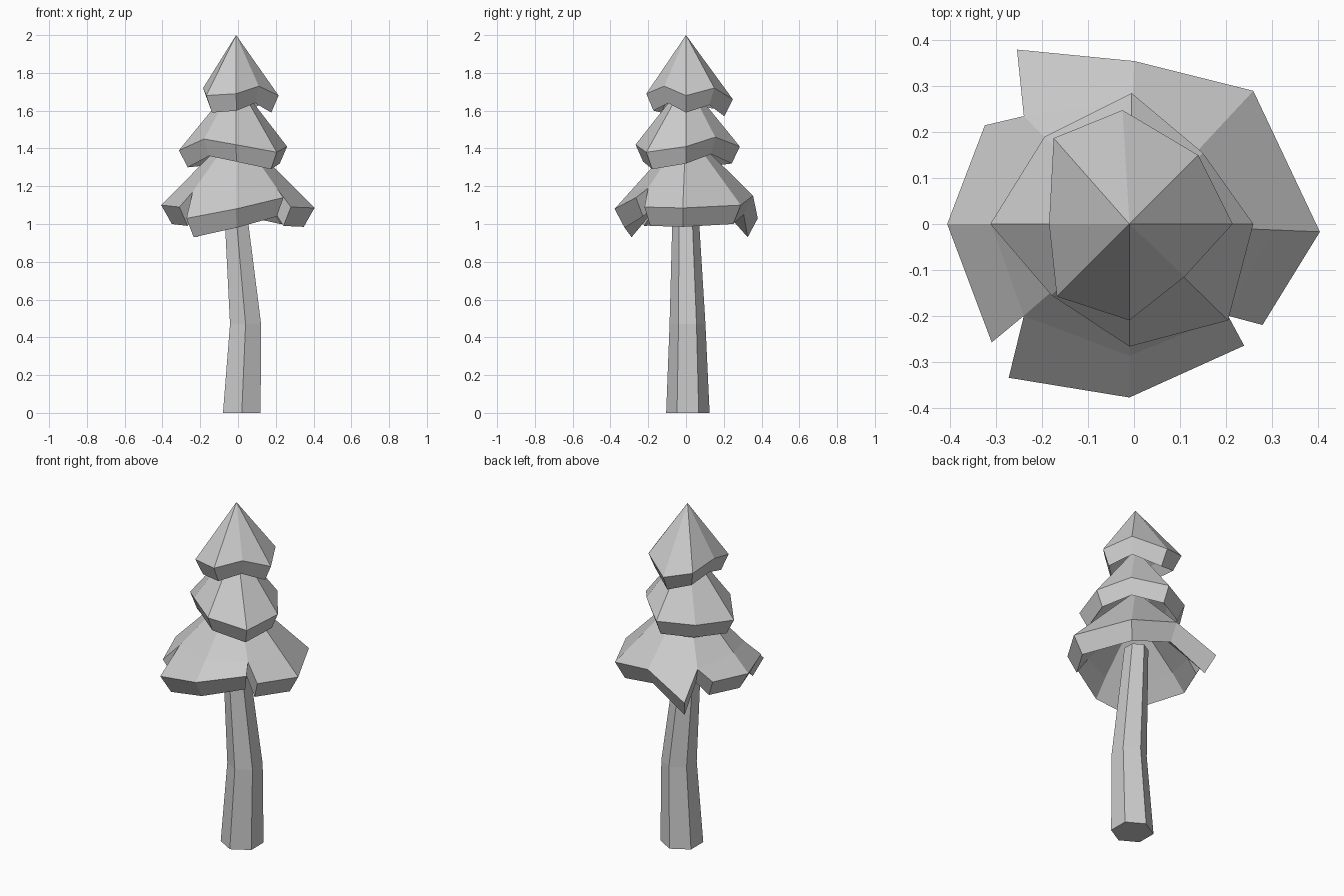
import bpy, bmesh, math
from mathutils import Vector

cube = bpy.data.objects.get("Cube")
if cube:
    bpy.data.objects.remove(cube, do_unlink=True)

# One plain grey for the whole tree
grey = bpy.data.materials.new("plain_grey")
grey.use_nodes = True
colour = (0.6, 0.6, 0.6, 1)
grey.diffuse_color = colour
grey.node_tree.nodes["Principled BSDF"].inputs["Base Color"].default_value = colour


def finish(name, bm):
    """Weld, orient and link a flat shaded mesh."""
    bmesh.ops.remove_doubles(bm, verts=bm.verts, dist=0.0005)
    bmesh.ops.recalc_face_normals(bm, faces=bm.faces)
    mesh = bpy.data.meshes.new(name)
    bm.to_mesh(mesh)
    bm.free()
    mesh.materials.append(grey)
    obj = bpy.data.objects.new(name, mesh)
    bpy.context.collection.objects.link(obj)
    return obj


def add_face(bm, *points):
    bm.faces.new([bm.verts.new(p) for p in points])


def foliage_tier(name, apex, sprays, notches, shrink, drop, hollow):
    """Hollow cone with a thick inward-sloping rim.
    sprays: runs of rim points; notches: the shared point between two runs."""
    bm = bmesh.new()
    apex = Vector(apex)
    core = apex - Vector((0, 0, hollow))

    def lower(p):
        return Vector((p.x * shrink, p.y * shrink, p.z - drop))

    for i, spray in enumerate(sprays):
        rim = [Vector(p) for p in spray]
        mid = [apex.lerp(p, 0.76) for p in rim]
        if notches:
            mid[0], mid[-1] = Vector(notches[i - 1]), Vector(notches[i])
        for a, b, c, d in zip(mid, mid[1:], rim, rim[1:]):
            add_face(bm, apex, a, b)
            add_face(bm, a, c, d, b)
            add_face(bm, c, lower(c), lower(d), d)
            add_face(bm, lower(c), lower(a), lower(b), lower(d))
            add_face(bm, lower(a), core, lower(b))
        if notches:
            # End walls where neighbouring sprays part
            for a, c in ((mid[0], rim[0]), (mid[-1], rim[-1])):
                add_face(bm, a, c, lower(c), lower(a))
    return finish(name, bm)


# Top tier, eight spokes
top = [(0.215, 0, 1.68), (0.14, 0.15, 1.72), (-0.025, 0.248, 1.66),
       (-0.175, 0.187, 1.7), (-0.185, 0, 1.72), (-0.168, -0.158, 1.68),
       (-0.01, -0.21, 1.69), (0.11, -0.115, 1.73)]
foliage_tier("top_foliage", (-0.01, 0, 2), [top + top[:1]], None, 0.82, 0.09, 0.2)

# Middle tier, eight spokes
middle = [(0.26, 0, 1.41), (0.15, 0.155, 1.46), (-0.005, 0.285, 1.41),
          (-0.195, 0.19, 1.4), (-0.313, 0, 1.39), (-0.18, -0.155, 1.45),
          (-0.01, -0.267, 1.42), (0.205, -0.21, 1.38)]
foliage_tier("middle_foliage", (-0.01, 0, 1.76), [middle + middle[:1]], None, 0.85, 0.09, 0.2)

# Bottom tier, three drooping sprays: front, back left, right
front = [(-0.273, -0.335, 1.03), (-0.01, -0.378, 1.08), (0.24, -0.265, 1.14)]
back_left = [(0.28, -0.22, 1.09), (0.405, -0.017, 1.085), (0.26, 0.29, 1.1),
             (0, 0.355, 1.15), (-0.255, 0.38, 1.03)]
right = [(-0.325, 0.215, 1.11), (-0.407, 0, 1.1), (-0.31, -0.258, 1.09)]
gaps = [(0.205, -0.2, 1.19), (-0.24, 0.235, 1.17), (-0.24, -0.2, 1.17)]
foliage_tier("bottom_foliage", (-0.01, 0, 1.5), [front, back_left, right], gaps, 0.86, 0.1, 0.15)

# Bent six-sided trunk: x, y, z, radius of each ring
bm = bmesh.new()
rings = []
for x, y, z, r in ((0.02, 0.01, 0, 0.115), (0.04, 0.008, 0.47, 0.095), (-0.02, -0.004, 1.15, 0.065)):
    angles = [math.radians(30 + 60 * k) for k in range(6)]
    rings.append([Vector((x + r * math.cos(t), y + r * math.sin(t), z)) for t in angles])
for lo, hi in zip(rings, rings[1:]):
    for k in range(6):
        add_face(bm, lo[k - 1], lo[k], hi[k], hi[k - 1])
add_face(bm, *reversed(rings[0]))
add_face(bm, *rings[-1])
finish("trunk", bm)
